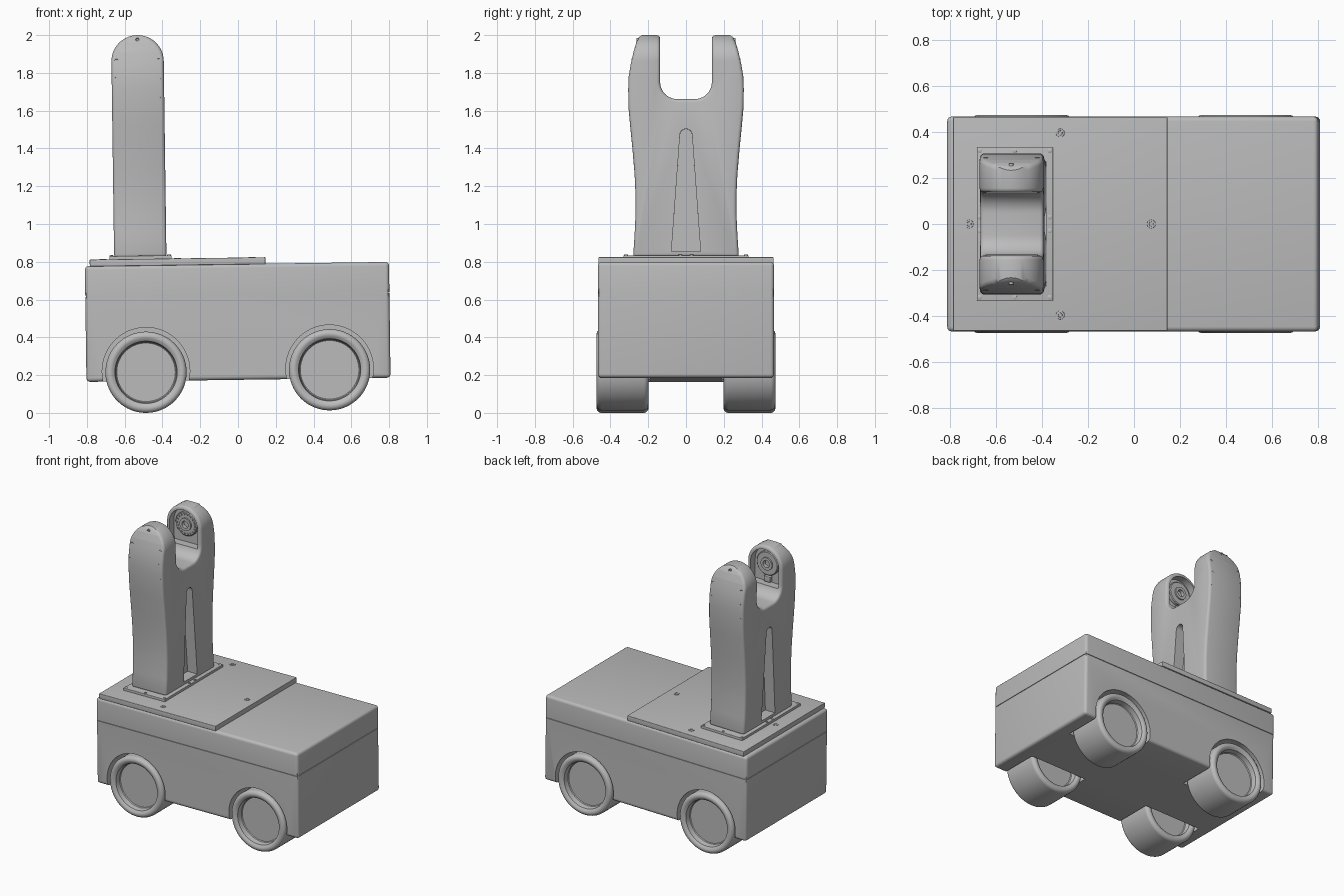
import bpy, bmesh, math
from mathutils import Matrix, Vector

if "Cube" in bpy.data.objects:
    bpy.data.objects.remove(bpy.data.objects["Cube"])

grey = bpy.data.materials.new("plain grey")
grey.use_nodes = True
COLOR = (0.5, 0.5, 0.5, 1)
grey.diffuse_color = COLOR
grey.node_tree.nodes["Principled BSDF"].inputs["Base Color"].default_value = COLOR
parts = []


def make(name, bm, cutter=False):
    bmesh.ops.recalc_face_normals(bm, faces=bm.faces)
    mesh = bpy.data.meshes.new(name)
    bm.to_mesh(mesh)
    bm.free()
    mesh.materials.append(grey)
    obj = bpy.data.objects.new(name, mesh)
    bpy.context.collection.objects.link(obj)
    if cutter:
        obj.hide_render = True
        obj.hide_set(True)
    else:
        parts.append(obj)
    return obj


def box(name, x, y, z, bevel=0.0, keep=None):
    """Box from ranges; bevels every edge except those lying at height keep."""
    bm = bmesh.new()
    size = Matrix.Diagonal((x[1] - x[0], y[1] - y[0], z[1] - z[0], 1))
    mid = Vector((sum(x), sum(y), sum(z))) / 2
    bmesh.ops.create_cube(bm, size=1, matrix=Matrix.Translation(mid) @ size)
    if bevel:
        edges = [e for e in bm.edges if keep is None
                 or any(abs(v.co.z - keep) > 0.001 for v in e.verts)]
        bmesh.ops.bevel(bm, geom=edges, offset=bevel, segments=4, profile=0.5, affect='EDGES')
    return make(name, bm)


def prism(name, points, axis, lo, hi, cutter=False):
    """Extrude an outline of (horizontal, z) points along x or y."""
    bm = bmesh.new()
    place = (lambda h, z, d: (d, h, z)) if axis == 'x' else (lambda h, z, d: (h, d, z))
    face = bm.faces.new([bm.verts.new(place(h, z, lo)) for h, z in points])
    out = bmesh.ops.extrude_face_region(bm, geom=[face])
    shift = Vector(place(0, 0, hi - lo))
    bmesh.ops.translate(bm, vec=shift, verts=[g for g in out["geom"] if isinstance(g, bmesh.types.BMVert)])
    return make(name, bm, cutter)


def lathe(name, profile, center, axis='z', steps=64):
    """Spin (radius, height) points; axis y turns the shape to lie sideways."""
    bm = bmesh.new()
    verts = [bm.verts.new((r, 0, h)) for r, h in profile]
    edges = [bm.edges.new(pair) for pair in zip(verts, verts[1:])]
    bmesh.ops.spin(bm, geom=verts + edges, cent=(0, 0, 0), axis=(0, 0, 1),
                   angle=math.tau, steps=steps, use_duplicate=False)
    bmesh.ops.remove_doubles(bm, verts=bm.verts, dist=0.0001)
    turn = Matrix.Rotation(math.pi / 2, 4, 'X') if axis == 'y' else Matrix()
    bm.transform(Matrix.Translation(center) @ turn)
    return make(name, bm)


def arc(cx, cz, r, a0, a1, n=16):
    return [(cx + r * math.cos(math.radians(a0 + (a1 - a0) * i / n)),
             cz + r * math.sin(math.radians(a0 + (a1 - a0) * i / n))) for i in range(n + 1)]


def boolean(obj, cutter, operation='DIFFERENCE'):
    mod = obj.modifiers.new("cut", 'BOOLEAN')
    mod.object, mod.operation, mod.solver = cutter, operation, 'EXACT'


# Body: lower shell, lid, and a slightly inset core that shows as the seam
BX, BY, SEAM = (-0.80, 0.81), (-0.466, 0.466), 0.625
shell = box("body_shell", BX, BY, (0.175, SEAM), 0.02, keep=SEAM)
lid = box("body_lid", BX, BY, (SEAM + 0.004, 0.788), 0.02, keep=SEAM + 0.004)
box("seam_core", (-0.795, 0.805), (-0.461, 0.461), (SEAM - 0.02, SEAM + 0.02))

# Wheels in round wheel arches
WZ, WR = 0.2217, 0.215
half = [(0, 0.085), (0.155, 0.085), (0.16, 0.09), (0.165, 0.125)] \
    + [(r, h) for r, h in arc(0.19, 0.112, 0.025, 120, 0, 8)]
for end, wx in (("rear", -0.484), ("front", 0.488)):
    for side, sy in (("right", -1), ("left", 1)):
        lo, hi = sorted((sy * 0.19, sy * 0.6))
        arch = prism("arch_cutter", arc(wx, 0.227, 0.232, 0, 354, 59), 'y', lo, hi, True)
        boolean(shell, arch)
        lathe(f"{end}_{side}_wheel", half + [(r, -h) for r, h in reversed(half)],
              (wx, sy * 0.336, WZ), 'y')

# Deck plate with countersunk screws
box("deck_plate", (-0.774, 0.156), (-0.463, 0.463), (0.786, 0.822), 0.003)
for x, y in ((-0.704, 0), (0.086, 0), (-0.309, 0.395), (-0.309, -0.395)):
    lathe("deck_screw", [(0.019, 0.82), (0.018, 0.825), (0.01, 0.825), (0.009, 0.822), (0, 0.822)],
          (x, y, 0), steps=24)

# Tower flange with small screws
box("tower_flange", (-0.67, -0.34), (-0.332, 0.332), (0.815, 0.839), 0.003)
spots = [(x, sy * 0.318) for x in (-0.658, -0.506, -0.354) for sy in (-1, 1)]
spots += [(x, sy * 0.03) for x in (-0.658, -0.354) for sy in (-1, 1)]
for x, y in spots:
    lathe("flange_screw", [(0.01, 0.835), (0.01, 0.842), (0.006, 0.844), (0, 0.844)], (x, y, 0), steps=16)

# Forked tower: side outline, trimmed by a round-topped outline
TX, TR, TOP = -0.506, 0.1385, 2.007
outer = [(0.28, 0.83), (0.272, 0.95), (0.267, 1.06), (0.267, 1.16), (0.272, 1.27), (0.283, 1.4),
         (0.296, 1.53), (0.304, 1.62), (0.306, 1.72), (0.303, 1.79), (0.293, 1.85), (0.277, 1.92),
         (0.262, 1.97), (0.25, 1.995), (0.23, TOP + 0.002)]
right = outer + [(0.137, TOP + 0.002)] + arc(0.047, 1.757, 0.09, 0, -90, 10)
tower = prism("forked_tower", right + [(-y, z) for y, z in reversed(right)], 'x', TX - 0.2, TX + 0.2)
trim = prism("tower_trim", [(TX - TR, 0.7), (TX + TR, 0.7)] + arc(TX, TOP - TR, TR, 0, 180, 32),
             'y', -0.5, 0.5, True)
boolean(tower, trim, 'INTERSECT')
bevel = tower.modifiers.new("soft_edges", 'BEVEL')
bevel.width, bevel.segments, bevel.limit_method = 0.018, 3, 'ANGLE'
bevel.angle_limit = math.radians(50)
bevel.use_clamp_overlap = False

# Tapered grooves on both broad sides of the tower
groove = [(-0.077, 0.86), (0.077, 0.86)] + arc(0, 1.477, 0.032, 0, 180, 12)
for sx in (-1, 1):
    lo, hi = sorted((TX + sx * 0.062, TX + sx * 0.3))
    boolean(tower, prism("groove_cutter", groove, 'x', lo, hi, True))

# Recesses with hubs on the inner faces of the fork
HZ = TOP - TR
pocket = [(TX - 0.112, 1.73), (TX + 0.112, 1.73)] + arc(TX, HZ, 0.112, 0, 180, 24)
for side, sy in (("right", -1), ("left", 1)):
    lo, hi = sorted((sy * 0.1, sy * 0.19))
    boolean(tower, prism("pocket_cutter", pocket, 'y', lo, hi, True))
    # lathe height runs along -y, so flip it to face the gap
    rim = [(0.085, -0.01), (0.085, 0.02), (0.08, 0.025), (0.045, 0.025), (0.045, 0.035),
           (0.025, 0.035), (0.025, 0.01), (0, 0.01)]
    lathe(f"{side}_hub", [(r, h * sy) for r, h in rim], (TX, sy * 0.19, HZ), 'y', 40)
    if sy > 0:
        for i in range(18):
            a = math.tau * i / 18
            lathe("hub_tooth", [(0.007, 0.015), (0.007, 0.032), (0, 0.032)],
                  (TX + 0.07 * math.cos(a), 0.19, HZ + 0.07 * math.sin(a)), 'y', 8)
    else:
        box("cable_socket", (TX - 0.025, TX + 0.025), (-0.2, -0.165), (1.735, 1.775), 0.004)


def tower_side(z):
    """Half depth of the tower at a height."""
    for (y0, z0), (y1, z1) in zip(outer, outer[1:]):
        if z0 <= z <= z1:
            return y0 + (y1 - y0) * (z - z0) / (z1 - z0)


# Small screws on the outer faces of the fork
for sy in (-1, 1):
    for dx, z in [(s * 0.112, h) for s in (-1, 1) for h in (1.682, 1.777, 1.872)] + [(0, 1.982)]:
        tip = tower_side(z) + 0.003 - (0.006 if dx else 0)
        lathe("tower_screw", [(0.01, -0.02 * -sy), (0.01, -0.003 * sy), (0.006, 0), (0, 0)],
              (TX + dx, sy * tip, z), 'y', 12)

# Apply modifiers, shade, and lean everything by a slight pitch
lean = Matrix.Rotation(-0.0137, 4, 'Y')
deps = bpy.context.evaluated_depsgraph_get()
for obj in parts:
    if obj.modifiers:
        mesh = bpy.data.meshes.new_from_object(obj.evaluated_get(deps))
        obj.modifiers.clear()
        obj.data = mesh
for obj in parts:
    obj.data.transform(lean)
    bpy.ops.object.select_all(action='DESELECT')
    obj.select_set(True)
    bpy.context.view_layer.objects.active = obj
    bpy.ops.object.shade_smooth_by_angle(angle=math.radians(35))
for obj in [o for o in bpy.data.objects if o.name.endswith("cutter") or "_cutter." in o.name or o.name == "tower_trim"]:
    bpy.data.objects.remove(obj)
